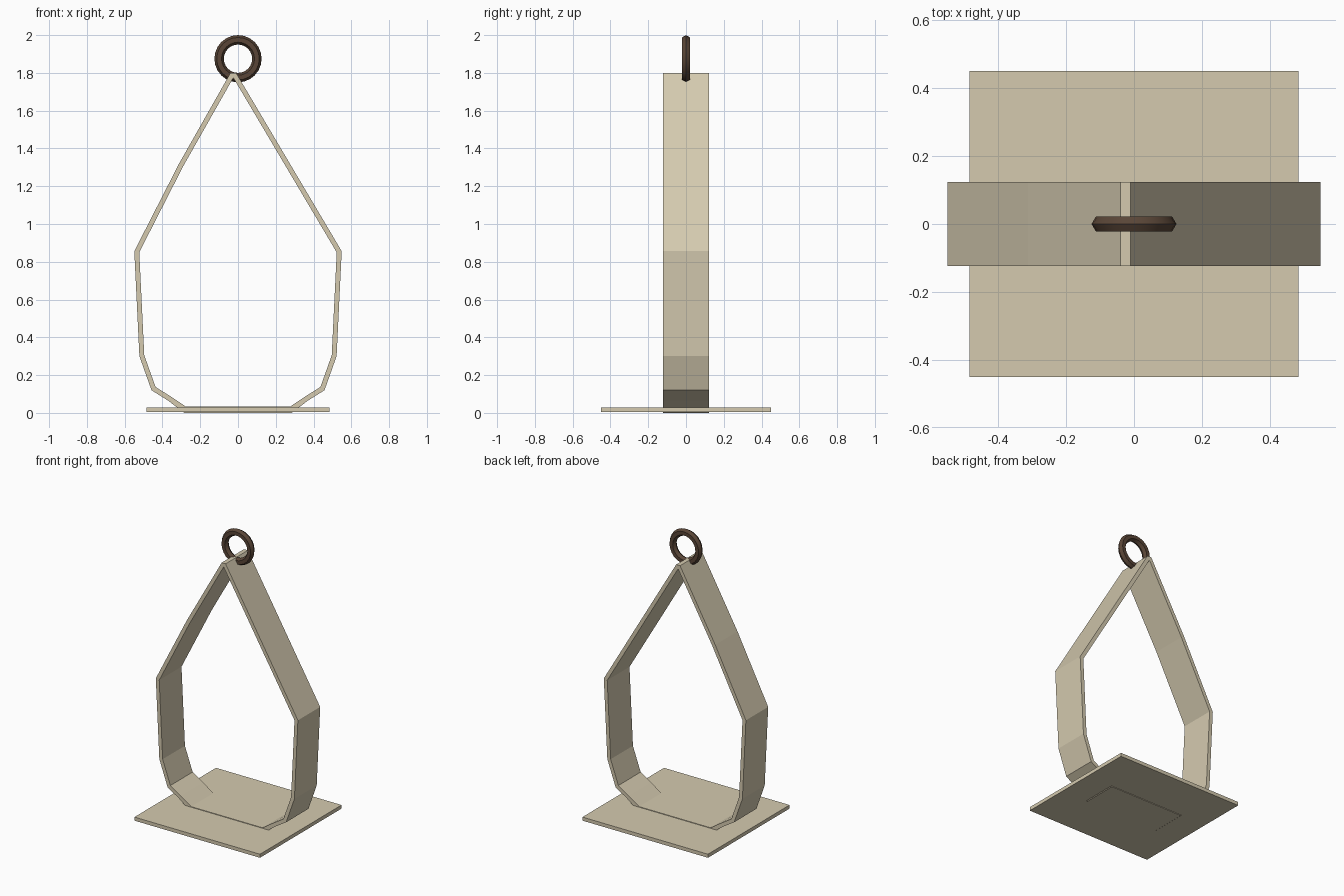
import bpy, bmesh, math
from mathutils import Vector

if "Cube" in bpy.data.objects:
    bpy.data.objects.remove(bpy.data.objects["Cube"])


def material(name, rgb):
    m = bpy.data.materials.new(name)
    m.diffuse_color = (*rgb, 1)
    m.use_nodes = True
    m.node_tree.nodes["Principled BSDF"].inputs["Base Color"].default_value = m.diffuse_color
    return m


cream = material("cream", (0.66, 0.59, 0.43))
brown = material("dark brown", (0.10, 0.06, 0.038))


def inset(loop, t):
    """Mitred inward offset of a counter-clockwise closed outline."""
    out = []
    for i, p in enumerate(loop):
        a = (p - loop[i - 1]).normalized()
        b = (loop[(i + 1) % len(loop)] - p).normalized()
        na, nb = Vector((-a.y, a.x)), Vector((-b.y, b.x))
        out.append(p + (na + nb) * (t / (1 + na.dot(nb))))
    return out


# bent strap: outer outline (x, z), shared lower bends, uneven upper bends
half = [(0.285, 0.0), (0.37, 0.065), (0.458, 0.12), (0.522, 0.30), (0.549, 0.856)]
outline = half + [(-0.01, 1.8), (-0.04, 1.8), (-0.312, 1.32)]
outline += [(-x, z) for x, z in reversed(half)]
outer = [Vector(p) for p in outline]
inner = inset(outer, 0.026)
for p in (inner[0], inner[-1]):
    p.y = 0.033  # floor of the strap sits just above the tray

bm = bmesh.new()
rings = [[bm.verts.new((p.x, y, p.y)) for p in loop]
         for loop, y in ((outer, -0.123), (outer, 0.123), (inner, 0.123), (inner, -0.123))]
n = len(outer)
for k in range(4):
    a, b = rings[k], rings[(k + 1) % 4]
    for i in range(n):
        j = (i + 1) % n
        bm.faces.new((a[i], a[j], b[j], b[i]))
bmesh.ops.recalc_face_normals(bm, faces=bm.faces)
mesh = bpy.data.meshes.new("strap_frame")
bm.to_mesh(mesh)
bm.free()
strap = bpy.data.objects.new("strap_frame", mesh)
bpy.context.collection.objects.link(strap)
mesh.materials.append(cream)

# flat tray
bpy.ops.mesh.primitive_cube_add(size=1, location=(0, 0, 0.0165))
tray = bpy.context.object
tray.name = "base_tray"
tray.scale = (0.97, 0.90, 0.025)
tray.data.materials.append(cream)

# hanging ring
bpy.ops.mesh.primitive_torus_add(major_segments=24, minor_segments=6, major_radius=0.1,
                                 minor_radius=0.025, location=(0, 0, 1.875),
                                 rotation=(math.pi / 2, 0, 0))
ring = bpy.context.object
ring.name = "hanging_ring"
ring.data.materials.append(brown)
bpy.ops.object.shade_smooth_by_angle(angle=math.radians(30))
